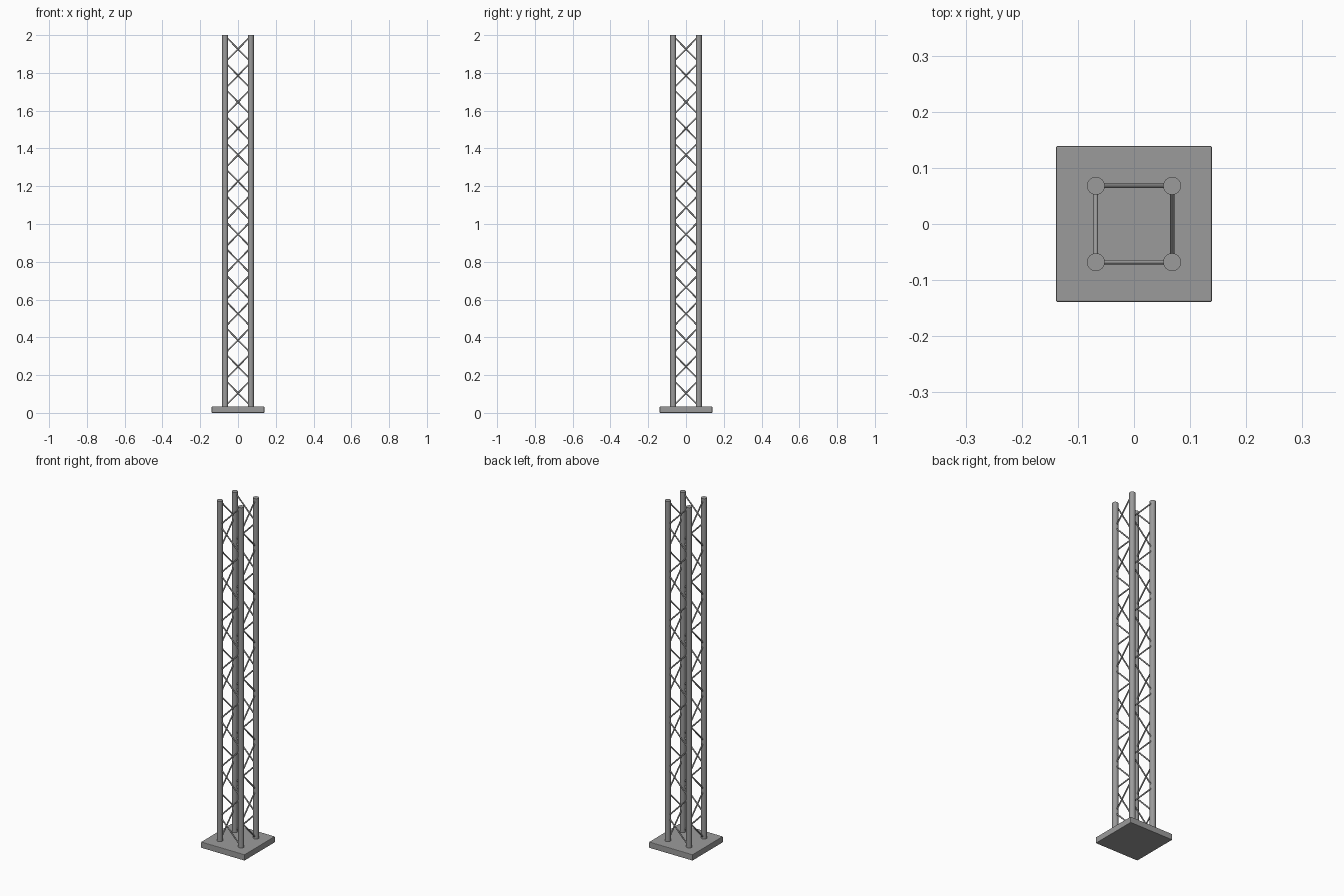
import bpy
import bmesh
import math
from mathutils import Matrix, Vector

if "Cube" in bpy.data.objects:
    bpy.data.objects.remove(bpy.data.objects["Cube"], do_unlink=True)

HEIGHT = 2.0
PLATE_HALF, PLATE_TOP = 0.139, 0.035
POST_OFFSET, POST_RADIUS = 0.068, 0.016
BRACE_RADIUS, BRACE_COUNT = 0.004, 14

steel = bpy.data.materials.new("grey steel")
steel.use_nodes = True
GREY = (0.33, 0.33, 0.33, 1.0)
steel.diffuse_color = GREY
steel.node_tree.nodes["Principled BSDF"].inputs["Base Color"].default_value = GREY


def add_rod(bm, start, end, radius, sides):
    """Add a capped cylinder running from start to end."""
    axis = end - start
    turn = axis.to_track_quat("Z", "Y").to_matrix().to_4x4()
    bmesh.ops.create_cone(bm, cap_ends=True, segments=sides, radius1=radius,
                          radius2=radius, depth=axis.length,
                          matrix=Matrix.Translation((start + end) / 2) @ turn)


def finish(bm, name, smooth=True):
    mesh = bpy.data.meshes.new(name)
    bm.to_mesh(mesh)
    bm.free()
    mesh.materials.append(steel)
    obj = bpy.data.objects.new(name, mesh)
    bpy.context.collection.objects.link(obj)
    if smooth:
        bpy.ops.object.select_all(action="DESELECT")
        obj.select_set(True)
        bpy.context.view_layer.objects.active = obj
        bpy.ops.object.shade_smooth_by_angle(angle=math.radians(40))
    return obj


# Base plate with softened edges
bm = bmesh.new()
bmesh.ops.create_cube(bm, size=1.0)
bmesh.ops.scale(bm, vec=(2 * PLATE_HALF, 2 * PLATE_HALF, PLATE_TOP), verts=bm.verts)
bmesh.ops.translate(bm, vec=(0, 0, PLATE_TOP / 2), verts=bm.verts)
bmesh.ops.bevel(bm, geom=bm.edges[:], offset=0.003, segments=2,
                profile=0.5, affect="EDGES")
finish(bm, "base_plate", smooth=False)

# Corner positions, anticlockwise from the front face's -x end
corners = [Vector((x * POST_OFFSET, y * POST_OFFSET, 0))
           for x, y in ((-1, -1), (1, -1), (1, 1), (-1, 1))]
post_names = ("front_right", "front_left", "back_left", "back_right")
side_names = ("front", "left", "back", "right")

# Four upright posts
for corner, label in zip(corners, post_names):
    bm = bmesh.new()
    add_rod(bm, corner + Vector((0, 0, PLATE_TOP - 0.005)),
            corner + Vector((0, 0, HEIGHT)), POST_RADIUS, 24)
    finish(bm, label + "_post")

# Zigzag bracing on each side, turning the same way round the tower
low, high = PLATE_TOP, HEIGHT - 0.004
step = (high - low) / BRACE_COUNT
for i, label in enumerate(side_names):
    ends = (corners[(i + 1) % 4], corners[i])
    bm = bmesh.new()
    for k in range(BRACE_COUNT):
        start = ends[k % 2] + Vector((0, 0, low + k * step))
        end = ends[(k + 1) % 2] + Vector((0, 0, low + (k + 1) * step))
        add_rod(bm, start, end, BRACE_RADIUS, 12)
    finish(bm, label + "_bracing")
